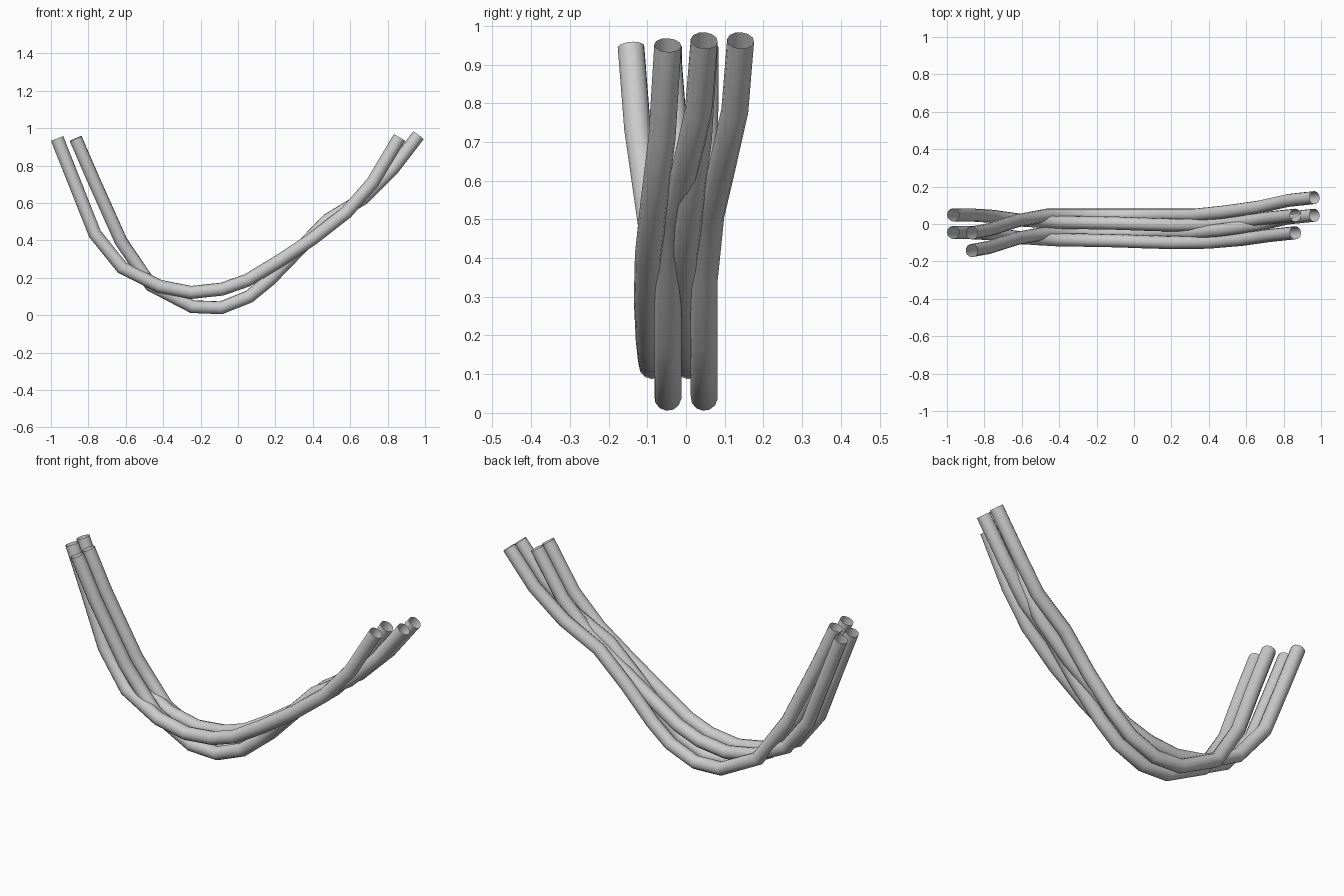
import bpy
from mathutils import Vector

cube = bpy.data.objects.get("Cube")
if cube:
    bpy.data.objects.remove(cube, do_unlink=True)

RADIUS = 0.035
SPACING = 0.094

grey = bpy.data.materials.new("light_grey")
grey.use_nodes = True
colour = (0.6, 0.6, 0.6, 1)
grey.diffuse_color = colour
grey.node_tree.nodes["Principled BSDF"].inputs["Base Color"].default_value = colour

# Centre line of the tubes that ride above the bend
upper_path = [
    (-0.967, -0.045, 0.945), (-0.87, -0.046, 0.70), (-0.765, -0.052, 0.435),
    (-0.62, -0.072, 0.255), (-0.42, -0.084, 0.155), (-0.25, -0.087, 0.122),
    (-0.085, -0.09, 0.14), (0.05, -0.095, 0.187), (0.22, -0.10, 0.29),
    (0.4, -0.097, 0.41), (0.58, -0.082, 0.55), (0.72, -0.062, 0.71),
    (0.863, -0.047, 0.95),
]
# Centre line of the tubes that dip lowest and cross over at both sides
lower_path = [
    (-0.868, -0.142, 0.945), (-0.775, -0.125, 0.73), (-0.625, -0.077, 0.395),
    (-0.465, -0.047, 0.16), (-0.245, -0.047, 0.046), (-0.09, -0.047, 0.04),
    (0.06, -0.047, 0.1), (0.17, -0.047, 0.19), (0.32, -0.047, 0.345),
    (0.48, -0.03, 0.51), (0.67, -0.003, 0.625), (0.825, 0.032, 0.78),
    (0.965, 0.047, 0.962),
]


def tube(name, path, shift):
    """Sweep an open-ended round tube along the path, moved sideways by shift."""
    curve = bpy.data.curves.new(name + "_path", "CURVE")
    curve.dimensions = "3D"
    curve.bevel_depth = RADIUS
    curve.bevel_resolution = 4
    curve.use_fill_caps = False
    spline = curve.splines.new("POLY")
    spline.points.add(len(path) - 1)
    for point, co in zip(spline.points, path):
        point.co = (*(Vector(co) + Vector((0, shift, 0))), 1)
    spline.use_smooth = True

    # Turn the swept curve into a mesh
    source = bpy.data.objects.new(name + "_source", curve)
    bpy.context.collection.objects.link(source)
    graph = bpy.context.evaluated_depsgraph_get()
    mesh = bpy.data.meshes.new_from_object(source.evaluated_get(graph))
    bpy.data.objects.remove(source, do_unlink=True)
    bpy.data.curves.remove(curve)

    mesh.name = name
    mesh.materials.clear()
    mesh.materials.append(grey)
    mesh.shade_smooth()
    obj = bpy.data.objects.new(name, mesh)
    bpy.context.collection.objects.link(obj)
    return obj


# Two matching pairs, one behind the other
for side, shift in (("front", 0), ("back", SPACING)):
    tube("upper_tube_" + side, upper_path, shift)
    tube("lower_tube_" + side, lower_path, shift)
